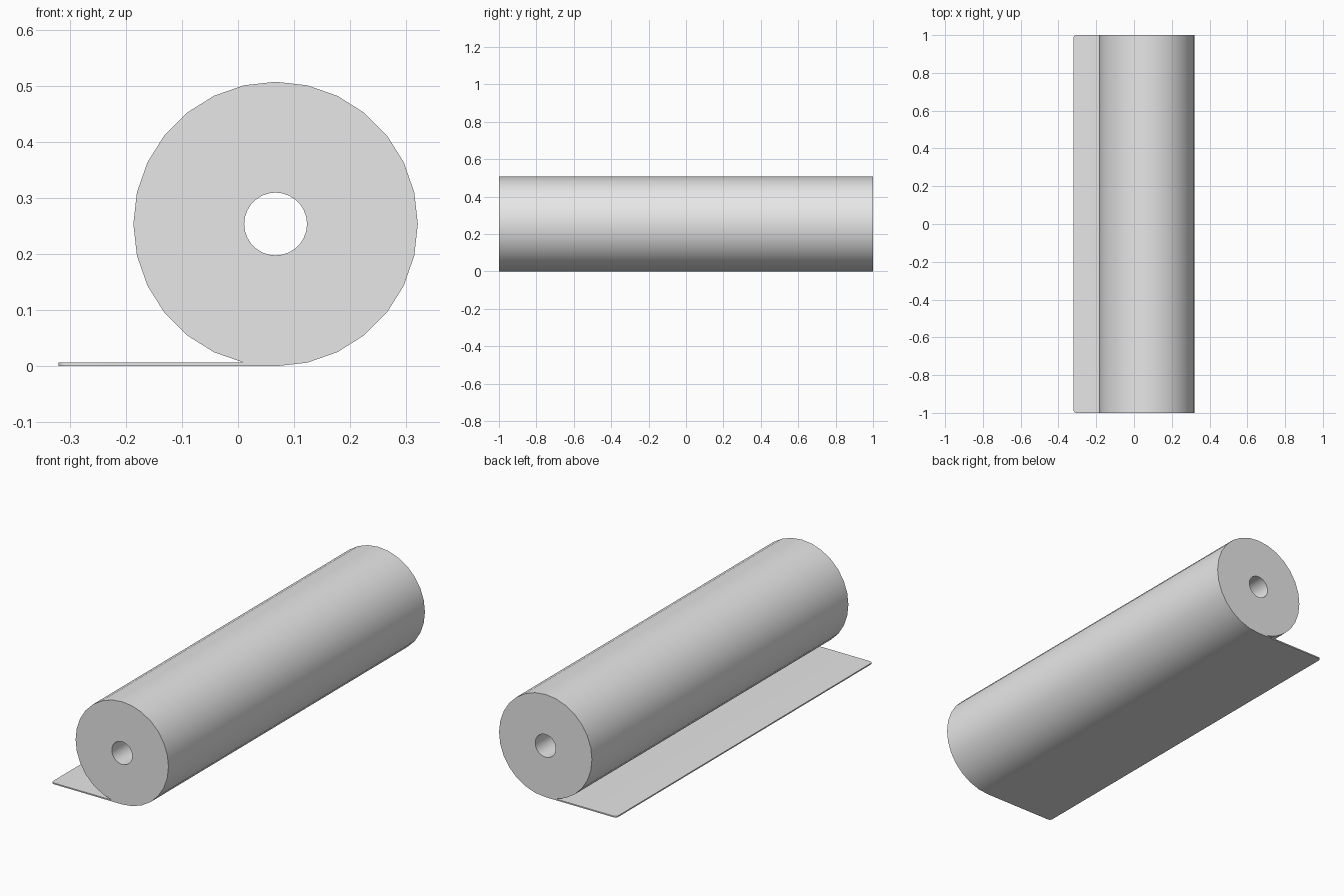
import bpy, bmesh, math

if "Cube" in bpy.data.objects:
    bpy.data.objects.remove(bpy.data.objects["Cube"])

SIDES = 28
RADIUS = 0.2535
BORE = 0.056
CENTRE_X = 0.067
HALF_LENGTH = 1.0
SHEET_END = -0.32

grey = bpy.data.materials.new("light_grey")
grey.use_nodes = True
grey.diffuse_color = (0.8, 0.8, 0.8, 1)
grey.node_tree.nodes["Principled BSDF"].inputs["Base Color"].default_value = (0.8, 0.8, 0.8, 1)


def finish(name, bm):
    """Turn a bmesh into a shaded, coloured object."""
    bmesh.ops.recalc_face_normals(bm, faces=bm.faces)
    mesh = bpy.data.meshes.new(name)
    bm.to_mesh(mesh)
    bm.free()
    mesh.materials.append(grey)
    obj = bpy.data.objects.new(name, mesh)
    bpy.context.collection.objects.link(obj)
    bpy.ops.object.select_all(action="DESELECT")
    obj.select_set(True)
    bpy.context.view_layer.objects.active = obj
    bpy.ops.object.shade_smooth_by_angle(angle=math.radians(30))
    return obj


def rim_point(radius, i):
    """Point i on a circle about the roll axis, counted from the bottom."""
    a = 2 * math.pi * i / SIDES
    return CENTRE_X - radius * math.sin(a), RADIUS - radius * math.cos(a)


# Roll: a tube made from four rings joined front, outside, back and bore
bm = bmesh.new()
rings = []
for radius, y in ((BORE, -HALF_LENGTH), (RADIUS, -HALF_LENGTH),
                  (RADIUS, HALF_LENGTH), (BORE, HALF_LENGTH)):
    points = [rim_point(radius, i) for i in range(SIDES)]
    rings.append([bm.verts.new((x, y, z)) for x, z in points])
for k in range(4):
    a, b = rings[k], rings[(k + 1) % 4]
    for i in range(SIDES):
        j = (i + 1) % SIDES
        bm.faces.new((a[i], a[j], b[j], b[i]))
finish("roll", bm)

# Loose sheet: a thin slab that tapers into the lowest facet of the roll
bm = bmesh.new()
tip_x, top_z = rim_point(RADIUS, 1)
profile = [(SHEET_END, 0), (CENTRE_X, 0), (tip_x, top_z), (SHEET_END, top_z)]
face = bm.faces.new([bm.verts.new((x, -HALF_LENGTH, z)) for x, z in profile])
extruded = bmesh.ops.extrude_face_region(bm, geom=[face], use_keep_orig=True)
moved = [v for v in extruded["geom"] if isinstance(v, bmesh.types.BMVert)]
bmesh.ops.translate(bm, verts=moved, vec=(0, 2 * HALF_LENGTH, 0))

# Rounded corners on the free end of the sheet
corners = [e for e in bm.edges
           if all(v.co.x < SHEET_END + 0.001 for v in e.verts)
           and abs(e.verts[0].co.y - e.verts[1].co.y) < 0.001]
bmesh.ops.bevel(bm, geom=corners, offset=0.015, segments=4,
                profile=0.5, affect="EDGES")
finish("loose_sheet", bm)
